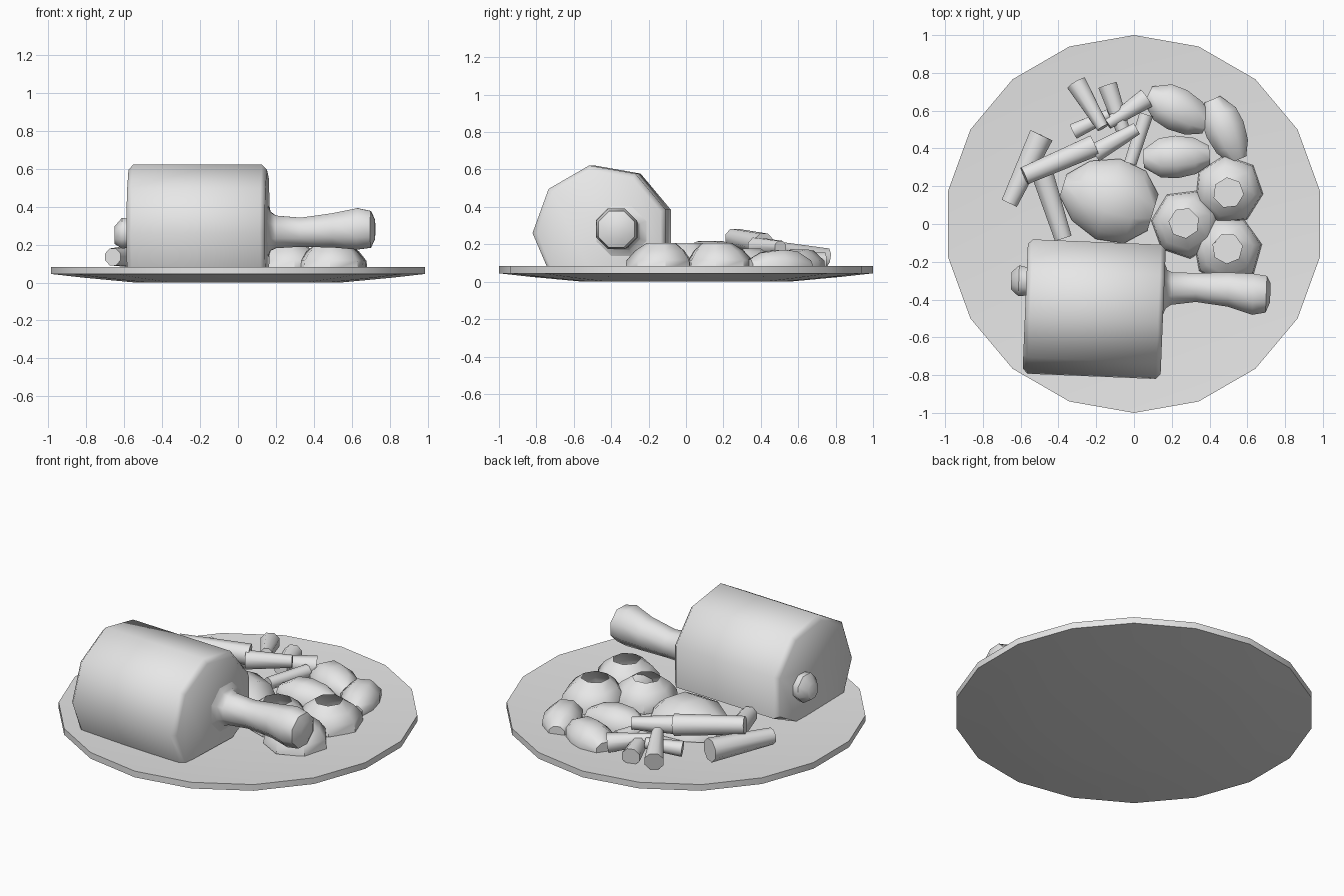
import bpy, bmesh, math
from mathutils import Vector

old = bpy.data.objects.get("Cube")
if old:
    bpy.data.objects.remove(old, do_unlink=True)

grey = bpy.data.materials.new("light grey")
grey.use_nodes = True
grey.diffuse_color = (0.8, 0.8, 0.8, 1)
grey.node_tree.nodes["Principled BSDF"].inputs["Base Color"].default_value = (0.8, 0.8, 0.8, 1)

FLOOR = 0.06  # food never dips below the plate surface


def loft(name, rings, axis, sides, phase=0.0, flat=1.0, floor=FLOOR, caps=(True, True), angle=50):
    """Join rings of (centre, radius) placed square to the axis."""
    axis = Vector(axis).normalized()
    up = Vector((0, 0, 1)) if abs(axis.z) < 0.9 else Vector((0, 1, 0))
    side = up.cross(axis).normalized()
    up = axis.cross(side)
    bm = bmesh.new()
    loops = []
    for c, r in rings:
        loop = []
        for i in range(sides):
            a = math.radians(phase) + 2 * math.pi * i / sides
            p = Vector(c) + side * r * math.cos(a) + up * r * flat * math.sin(a)
            p.z = max(p.z, floor)
            loop.append(bm.verts.new(p))
        loops.append(loop)
    for a, b in zip(loops, loops[1:]):
        for i in range(sides):
            j = (i + 1) % sides
            bm.faces.new((a[i], a[j], b[j], b[i]))
    if caps[0]:
        bm.faces.new(loops[0][::-1])
    if caps[1]:
        bm.faces.new(loops[-1])
    me = bpy.data.meshes.new(name)
    bm.to_mesh(me)
    bm.free()
    me.materials.append(grey)
    ob = bpy.data.objects.new(name, me)
    bpy.context.collection.objects.link(ob)
    bpy.ops.object.select_all(action='DESELECT')
    ob.select_set(True)
    bpy.context.view_layer.objects.active = ob
    bpy.ops.object.shade_smooth_by_angle(angle=math.radians(angle))
    return ob


def along(p, q, profile):
    """Rings between two points from (fraction, radius) pairs."""
    p, q = Vector(p), Vector(q)
    return [(p.lerp(q, t), r) for t, r in profile]


# Plate: shallow 18-sided dish
loft("plate", [((0, 0, z), r) for r, z in
               [(0.55, 0), (0.83, 0.026), (1, 0.045), (1, 0.083), (0.6, 0.055)]],
     (0, 0, 1), 18, phase=90, floor=0)

# Meat joint: nine-sided drum with narrow chamfers, slightly turned
ham_a, ham_b = Vector((-0.575, -0.425, 0.26)), Vector((0.155, -0.455, 0.26))
loft("meat", along(ham_a, ham_b, [(0, 0.34), (0.035, 0.367), (0.965, 0.367), (1, 0.34)]),
     ham_b - ham_a, 9, phase=20)

# Bone: knob behind, flared shaft and knuckle in front
bone = [(-0.65, -0.30, 0.25, 0.05), (-0.61, -0.30, 0.26, 0.088), (-0.56, -0.305, 0.26, 0.08),
        (0.14, -0.345, 0.27, 0.08), (0.150, -0.345, 0.27, 0.17), (0.172, -0.345, 0.27, 0.11),
        (0.20, -0.342, 0.267, 0.093), (0.33, -0.336, 0.265, 0.083), (0.50, -0.347, 0.275, 0.098),
        (0.63, -0.372, 0.283, 0.118), (0.70, -0.372, 0.28, 0.105), (0.722, -0.365, 0.28, 0.055)]
loft("bone", [((x, y, z), r) for x, y, z, r in bone], (1, -0.04, 0), 8, phase=22.5)

# Sprouts: domes left open on top
for n, (x, y, hx, hy, turn) in enumerate([(0.275, 0.0, -0.01, 0.005, 20),
                                          (0.50, 0.18, 0.0, -0.015, 45),
                                          (0.495, -0.14, 0.0, 0.01, 10)]):
    loft(f"sprout_{n + 1}", [((x, y, 0.06), 0.185), ((x, y, 0.115), 0.178),
                             ((x + hx / 2, y + hy / 2, 0.165), 0.138),
                             ((x + hx, y + hy, 0.208), 0.08)],
         (0, 0, 1), 7, phase=turn, caps=(False, False))

# Potatoes: blunt half-buried ovals
potatoes = [((0.075, 0.685), (0.385, 0.525), 0.125, 0.85),
            ((0.415, 0.66), (0.55, 0.34), 0.115, 0.9),
            ((0.05, 0.345), (0.40, 0.365), 0.122, 0.9)]
oval = [(0, 0.42), (0.25, 0.92), (0.5, 1.0), (0.78, 0.85), (1, 0.45)]
for n, (p, q, r, flat) in enumerate(potatoes):
    loft(f"potato_{n + 1}", along((*p, 0.075), (*q, 0.075), [(t, s * r) for t, s in oval]),
         (q[0] - p[0], q[1] - p[1], 0), 8, phase=22.5, flat=flat)
p, q = Vector((-0.375, 0.205, 0.07)), Vector((0.10, 0.06, 0.07))
loft("large_potato", along(p, q, [(0, 0.06), (0.2, 0.165), (0.5, 0.222), (0.8, 0.2), (1, 0.10)]),
     q - p, 10, flat=0.7)

# Carrot sticks: tapered cylinders heaped behind the meat
carrots = [((-0.58, 0.255, 0.235), 0.052, (-0.21, 0.415, 0.20), 0.062),
           ((-0.21, 0.375, 0.185), 0.055, (0.015, 0.505, 0.185), 0.036),
           ((-0.66, 0.11, 0.135), 0.048, (-0.49, 0.47, 0.14), 0.07),
           ((-0.375, -0.075, 0.12), 0.05, (-0.48, 0.25, 0.135), 0.062),
           ((-0.305, 0.745, 0.125), 0.058, (-0.165, 0.51, 0.18), 0.034),
           ((-0.14, 0.735, 0.105), 0.055, (-0.06, 0.50, 0.12), 0.04),
           ((0.065, 0.665, 0.11), 0.058, (-0.14, 0.53, 0.14), 0.032),
           ((-0.02, 0.32, 0.11), 0.036, (0.065, 0.58, 0.11), 0.04),
           ((-0.32, 0.49, 0.11), 0.045, (-0.13, 0.58, 0.13), 0.032)]
for n, (p, r1, q, r2) in enumerate(carrots):
    loft(f"carrot_{n + 1}", along(p, q, [(0, r1), (1, r2)]),
         Vector(q) - Vector(p), 8, phase=22.5)
